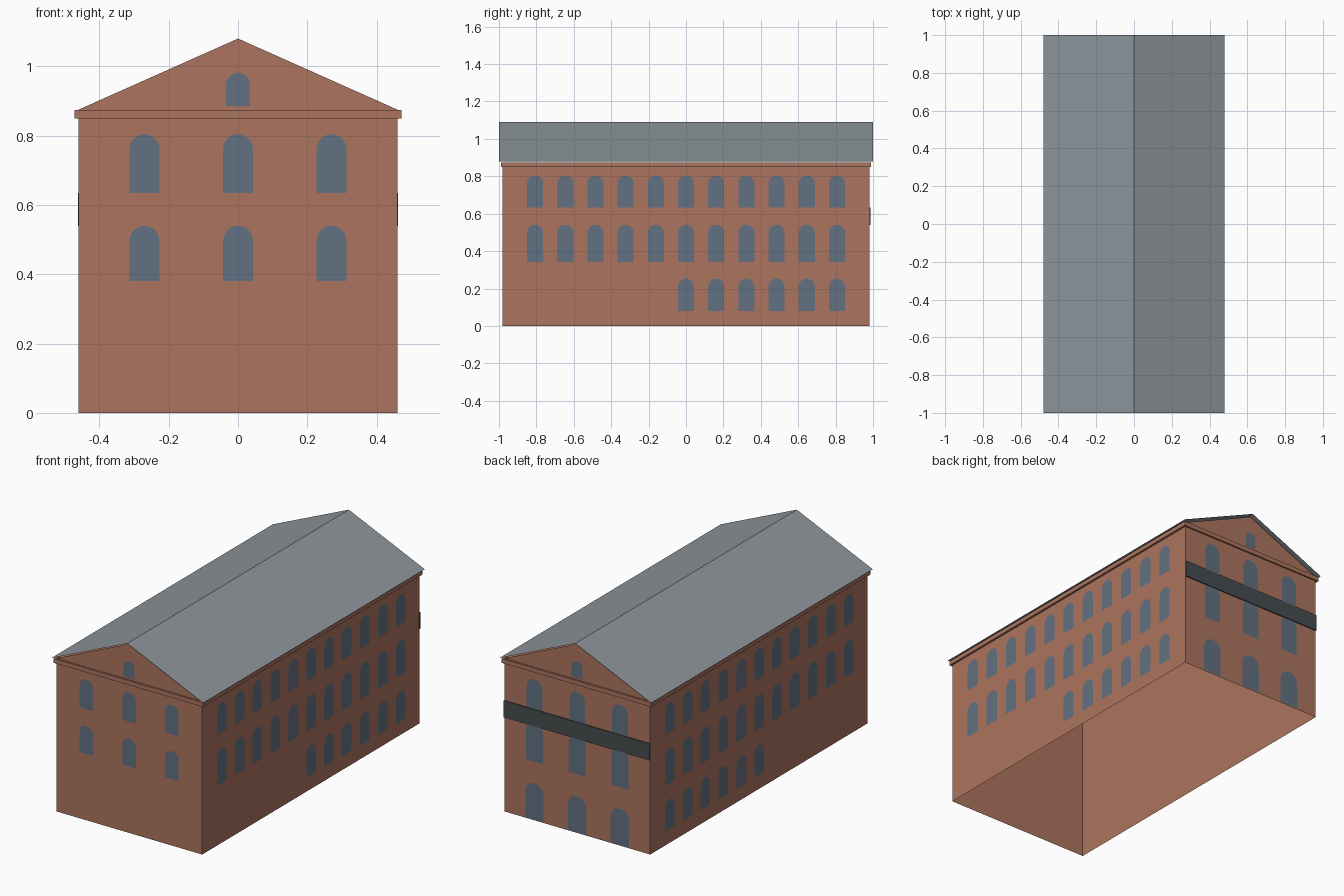
import bpy
import math
from mathutils import Vector

cube = bpy.data.objects.get("Cube")
if cube:
    bpy.data.objects.remove(cube, do_unlink=True)


def material(name, rgb):
    linear = [((c / 255 + 0.055) / 1.055) ** 2.4 for c in rgb] + [1.0]
    mat = bpy.data.materials.new(name)
    mat.use_nodes = True
    mat.diffuse_color = linear
    node = next(n for n in mat.node_tree.nodes if n.type == 'BSDF_PRINCIPLED')
    node.inputs["Base Color"].default_value = linear
    node.inputs["Roughness"].default_value = 0.9
    return mat


BRICK = material("brick", (172, 116, 94))
SLATE = material("roof_slate", (141, 149, 155))
GLASS = material("window_blue", (98, 113, 129))
DARK = material("dark_band", (72, 77, 79))


def build(name, verts, faces, mat):
    mesh = bpy.data.meshes.new(name)
    mesh.from_pydata(verts, [], faces)
    mesh.materials.append(mat)
    mesh.update()
    obj = bpy.data.objects.new(name, mesh)
    bpy.context.collection.objects.link(obj)
    return obj


def box(name, center, size, mat):
    bpy.ops.mesh.primitive_cube_add(size=1, location=center)
    obj = bpy.context.object
    obj.name = name
    obj.scale = size
    obj.data.materials.append(mat)
    return obj


HALF_W, HALF_L = 0.46, 0.98
EAVE, GABLE_TOP = 0.875, 1.08

# Wall shell: gabled profile at both ends, open underneath and below the roof
profile = [(-HALF_W, 0), (HALF_W, 0), (HALF_W, EAVE), (0, GABLE_TOP), (-HALF_W, EAVE)]
n = len(profile)
verts = [(x, y, z) for y in (-HALF_L, HALF_L) for x, z in profile]
build("walls", verts,
      [range(n), range(2 * n - 1, n - 1, -1), (1, n + 1, n + 2, 2), (n, 0, 4, n + 4)], BRICK)

# Cornice slab under the eaves
box("cornice", (0, 0, 0.862), (0.944, 1.98, 0.025), BRICK)

# Roof: two thin sloping sheets meeting at the ridge
roof = [(x, y, z) for y in (-1, 1) for x, z in ((-0.48, 0.878), (0, 1.09), (0.48, 0.878))]
build("roof", roof, [(0, 1, 4, 3), (1, 2, 5, 4)], SLATE)

# Dark band across the back wall
box("back_band", (0, HALF_L + 0.002, 0.587), (2 * HALF_W + 0.002, 0.009, 0.095), DARK)


def arched_window_row(name, origin, across, centers, width, bottom, top):
    """Row of round-headed panes lying just in front of a wall."""
    across = Vector(across)
    out = across.cross(Vector((0, 0, 1)))
    r = width / 2
    outline = [(-r, bottom), (r, bottom)]
    for i in range(13):
        a = math.pi * i / 12
        outline.append((r * math.cos(a), top - r + r * math.sin(a)))
    verts, faces = [], []
    for c in centers:
        start = len(verts)
        for u, z in outline:
            verts.append(Vector(origin) + across * (c + u) + out * 0.002 + Vector((0, 0, z)))
        faces.append(range(start, len(verts)))
    build(name, verts, faces, GLASS)


# Long sides: two full rows and a half row on the ground floor at the back
bays = [0.1614 * i for i in range(-5, 6)]
for side, label in ((1, "left"), (-1, "right")):
    place = ((side * HALF_W, 0, 0), (0, side, 0))
    ground = [side * b for b in bays[5:]]
    arched_window_row(label + "_upper_windows", *place, bays, 0.086, 0.632, 0.804)
    arched_window_row(label + "_middle_windows", *place, bays, 0.086, 0.343, 0.541)
    arched_window_row(label + "_ground_windows", *place, ground, 0.086, 0.08, 0.253)

# Front and back ends
columns = (-0.27, 0, 0.27)
front = ((0, -HALF_L, 0), (1, 0, 0))
back = ((0, HALF_L, 0), (-1, 0, 0))
arched_window_row("front_upper_windows", *front, columns, 0.086, 0.635, 0.804)
arched_window_row("front_middle_windows", *front, columns, 0.086, 0.38, 0.54)
arched_window_row("back_upper_windows", *back, columns, 0.1, 0.62, 0.806)
arched_window_row("back_middle_windows", *back, columns, 0.107, 0.335, 0.56)
arched_window_row("back_ground_doors", *back, columns, 0.116, 0.005, 0.212)
for label, place in (("front", front), ("back", back)):
    arched_window_row(label + "_gable_window", *place, (0,), 0.069, 0.885, 0.981)
